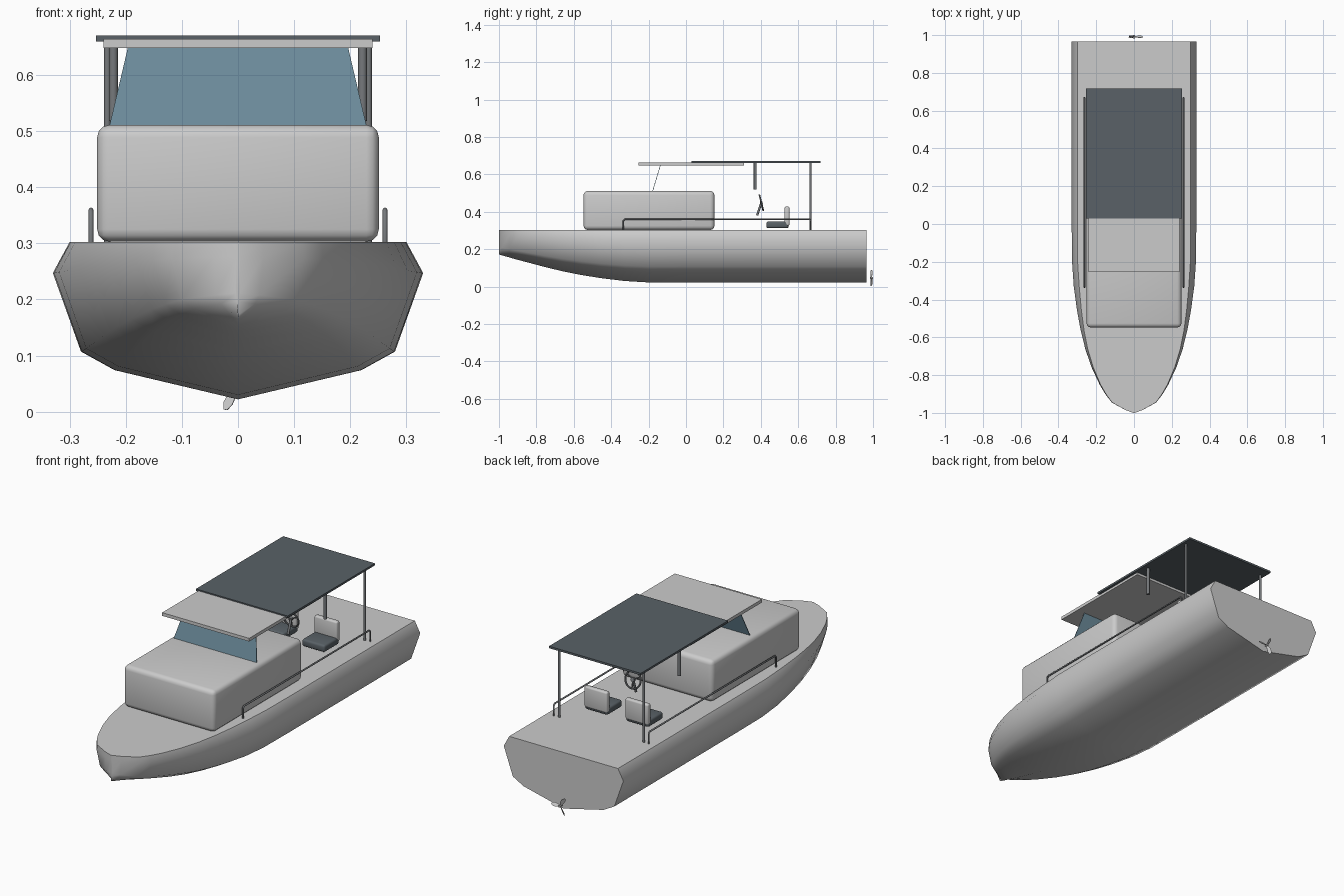
import bpy, bmesh, math
from mathutils import Vector, Matrix

if "Cube" in bpy.data.objects:
    bpy.data.objects.remove(bpy.data.objects["Cube"])


def material(name, rgb):
    m = bpy.data.materials.new(name)
    m.diffuse_color = (*rgb, 1)
    m.use_nodes = True
    m.node_tree.nodes["Principled BSDF"].inputs["Base Color"].default_value = m.diffuse_color
    return m


DARK = material("dark_fabric", (0.10, 0.12, 0.135))
GLASS = material("blue_glass", (0.15, 0.26, 0.33))
METAL = material("dark_metal", (0.18, 0.19, 0.20))


def finish(bm, name, mat=None, angle=None):
    bmesh.ops.recalc_face_normals(bm, faces=bm.faces)
    me = bpy.data.meshes.new(name)
    bm.to_mesh(me)
    bm.free()
    ob = bpy.data.objects.new(name, me)
    bpy.context.collection.objects.link(ob)
    if mat:
        me.materials.append(mat)
    if angle:
        bpy.ops.object.select_all(action='DESELECT')
        ob.select_set(True)
        bpy.context.view_layer.objects.active = ob
        bpy.ops.object.shade_smooth_by_angle(angle=math.radians(angle))
    return ob


def box(name, lo, hi, mat=None, bevel=0, segments=3):
    lo, hi = Vector(lo), Vector(hi)
    bm = bmesh.new()
    bmesh.ops.create_cube(bm, size=1, matrix=Matrix.Translation((lo + hi) / 2) @ Matrix.Diagonal((*(hi - lo), 1)))
    if bevel:
        bmesh.ops.bevel(bm, geom=bm.edges[:], offset=bevel, segments=segments, profile=0.5, affect='EDGES')
    return finish(bm, name, mat, 35 if bevel else None)


def rod(bm, a, b, r, sides=12):
    a, b = Vector(a), Vector(b)
    m = Matrix.Translation((a + b) / 2) @ (b - a).to_track_quat('Z', 'Y').to_matrix().to_4x4()
    bmesh.ops.create_cone(bm, cap_ends=True, segments=sides, radius1=r, radius2=r, depth=(b - a).length, matrix=m)


def post(name, a, b, r):
    bm = bmesh.new()
    rod(bm, a, b, r)
    return finish(bm, name, METAL, 40)


def tube(name, pts, r):
    cu = bpy.data.curves.new(name, 'CURVE')
    cu.dimensions = '3D'
    cu.bevel_depth = r
    cu.bevel_resolution = 2
    cu.use_fill_caps = True
    sp = cu.splines.new('POLY')
    sp.points.add(len(pts) - 1)
    for p, c in zip(sp.points, pts):
        p.co = (*c, 1)
    cu.materials.append(METAL)
    ob = bpy.data.objects.new(name, cu)
    bpy.context.collection.objects.link(ob)
    return ob


# Hull: stations (y, half width, keel z) lofted with a hard-chine section
stations = [(-1.0, 0.004, 0.172), (-0.985, 0.045, 0.167), (-0.945, 0.118, 0.156), (-0.9, 0.152, 0.143),
            (-0.85, 0.182, 0.130), (-0.76, 0.224, 0.106), (-0.665, 0.257, 0.083), (-0.56, 0.283, 0.062),
            (-0.455, 0.302, 0.045), (-0.33, 0.319, 0.030), (-0.2, 0.328, 0.022), (0.0, 0.33, 0.022),
            (0.965, 0.33, 0.022)]
section = [(0.667, 0.186), (0.848, 0.304), (1.0, 0.804)]
DECK = 0.302
bm = bmesh.new()
rings = []
for y, w, k in stations:
    t = min(1, max(0, (y + 0.95) / 0.6))
    half = [(w * fx, k + (DECK - k) * fz) for fx, fz in section]
    half.append((w * (0.985 - 0.075 * t), DECK))
    pts = [(0, k)] + half + [(0, DECK)] + [(-x, z) for x, z in reversed(half)]
    rings.append([bm.verts.new((x, y, z)) for x, z in pts])
for a, b in zip(rings, rings[1:]):
    n = len(a)
    for i in range(n):
        bm.faces.new((a[i], a[(i + 1) % n], b[(i + 1) % n], b[i]))
bm.faces.new(rings[0])
bm.faces.new(rings[-1])
finish(bm, "hull", None, 50)

# Cabin, hardtop and canopy
box("cabin", (-0.251, -0.548, 0.303), (0.251, 0.152, 0.511), None, 0.022)
box("hardtop", (-0.24, -0.255, 0.648), (0.24, 0.31, 0.664))
box("canopy", (-0.253, 0.03, 0.66), (0.253, 0.718, 0.67), DARK)

# Sloped windshield
bm = bmesh.new()
outline = [(-0.229, -0.18, 0.51), (0.229, -0.18, 0.51), (0.196, -0.138, 0.65), (-0.196, -0.138, 0.65)]
front = [bm.verts.new(p) for p in outline]
back = [bm.verts.new((x, y + 0.003, z)) for x, y, z in outline]
bm.faces.new(front)
bm.faces.new(back)
for i in range(4):
    j = (i + 1) % 4
    bm.faces.new((front[i], front[j], back[j], back[i]))
finish(bm, "windshield", GLASS)

# Posts, side rails and seats on both sides
for s, side in ((-1, "left"), (1, "right")):
    post("rear_post_" + side, (s * 0.233, 0.665, DECK), (s * 0.233, 0.665, 0.662), 0.006)
    post("hanging_post_" + side, (s * 0.222, 0.37, 0.518), (s * 0.222, 0.37, 0.662), 0.008)
    x = s * 0.262
    tube("side_rail_" + side, [(x, -0.335, 0.30), (x, -0.335, 0.352), (x, -0.327, 0.36),
                               (x, 0.66, 0.36), (x, 0.668, 0.352), (x, 0.668, 0.30)], 0.0042)
    c = s * 0.113
    box("seat_cushion_" + side, (c - 0.063, 0.43, 0.312), (c + 0.063, 0.548, 0.348), DARK, 0.01)
    box("seat_back_" + side, (c - 0.063, 0.527, 0.325), (c + 0.063, 0.553, 0.428), None, 0.008)

# Steering wheel with spokes and column
bm = bmesh.new()
R, r, NU, NV = 0.042, 0.0045, 28, 8
grid = [[bm.verts.new(((R + r * math.cos(v)) * math.cos(u), (R + r * math.cos(v)) * math.sin(u), r * math.sin(v)))
         for v in (2 * math.pi * j / NV for j in range(NV))]
        for u in (2 * math.pi * i / NU for i in range(NU))]
for i in range(NU):
    for j in range(NV):
        i2, j2 = (i + 1) % NU, (j + 1) % NV
        bm.faces.new((grid[i][j], grid[i2][j], grid[i2][j2], grid[i][j2]))
for k in range(3):
    a = math.radians(30 + 120 * k)
    rod(bm, (0, 0, 0), (R * math.cos(a), R * math.sin(a), 0), 0.0035, 8)
rod(bm, (0, 0, -0.006), (0, 0, 0.006), 0.010)
bm.transform(Matrix.Translation((0.01, 0.403, 0.448)) @ Matrix.Rotation(math.radians(104), 4, 'X'))
rod(bm, (0.01, 0.402, 0.445), (0.01, 0.38, 0.38), 0.006)
finish(bm, "steering_wheel", METAL, 40)

# Three-bladed propeller
bm = bmesh.new()
hub = Vector((0, 0.991, 0.046))
rod(bm, hub - Vector((0, 0.008, 0)), hub + Vector((0, 0.009, 0)), 0.006)
profile = [(0.003, -0.004), (0.022, -0.010), (0.038, -0.010), (0.049, -0.002),
           (0.047, 0.005), (0.034, 0.009), (0.018, 0.007), (0.003, 0.004)]
for k in range(3):
    m = (Matrix.Translation(hub) @ Matrix.Rotation(math.radians(-1 - 120 * k), 4, 'Y')
         @ Matrix.Rotation(math.radians(35), 4, 'X'))
    top = [bm.verts.new(m @ Vector((u, 0.0008, v))) for u, v in profile]
    bot = [bm.verts.new(m @ Vector((u, -0.0008, v))) for u, v in profile]
    bm.faces.new(top)
    bm.faces.new(bot)
    for i in range(len(top)):
        j = (i + 1) % len(top)
        bm.faces.new((top[i], top[j], bot[j], bot[i]))
finish(bm, "propeller", None, 40)
